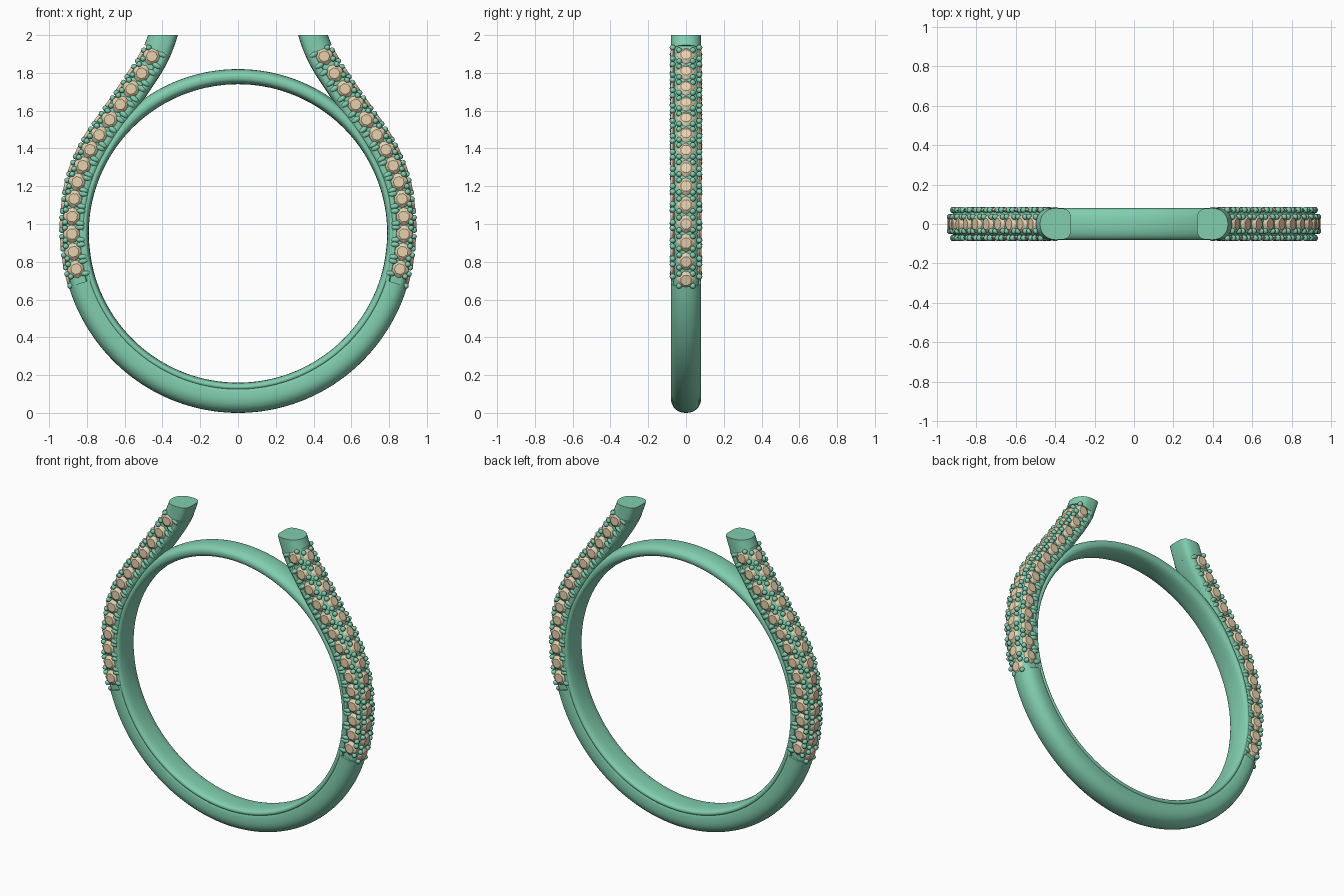
import bpy, bmesh, math
from mathutils import Vector, Matrix

if "Cube" in bpy.data.objects:
    bpy.data.objects.remove(bpy.data.objects["Cube"])

CZ, R_IN, HALF_W = 0.95, 0.79, 0.08


def material(name, rgb):
    m = bpy.data.materials.new(name)
    m.diffuse_color = (*rgb, 1)
    m.use_nodes = True
    m.node_tree.nodes["Principled BSDF"].inputs["Base Color"].default_value = m.diffuse_color
    return m


METAL = material("green_metal", (0.22, 0.62, 0.43))
STONE = material("pale_stone", (0.80, 0.64, 0.42))


def finish(name, bm, mat, axes=(False, False), angle=40):
    bmesh.ops.recalc_face_normals(bm, faces=bm.faces[:])
    me = bpy.data.meshes.new(name)
    bm.to_mesh(me)
    bm.free()
    me.materials.append(mat)
    ob = bpy.data.objects.new(name, me)
    bpy.context.collection.objects.link(ob)
    bpy.ops.object.select_all(action='DESELECT')
    ob.select_set(True)
    bpy.context.view_layer.objects.active = ob
    if angle:
        bpy.ops.object.shade_smooth_by_angle(angle=math.radians(angle))
    if any(axes):
        mod = ob.modifiers.new("mirror", 'MIRROR')
        mod.use_axis = (axes[0], axes[1], False)
        mod.use_mirror_merge = False
    return ob


# Cross-sections are (depth inward from the outer edge, y)
def rounded(depth, n_out, n_in, count=32):
    pts = []
    for i in range(count):
        a = 2 * math.pi * i / count
        c, s = math.cos(a), math.sin(a)
        e = 2 / (n_out if c > 0 else n_in)
        x = math.copysign(abs(c) ** e, c)
        pts.append((depth / 2 * (1 - x), HALF_W * math.copysign(abs(s) ** e, s)))
    return pts


def sweep(frames, sections, closed=False):
    bm = bmesh.new()
    rings = []
    for (p, inward), sec in zip(frames, sections):
        rings.append([bm.verts.new((p.x + inward.x * u, y, p.z + inward.z * u)) for u, y in sec])
    n = len(rings[0])
    for i in range(len(rings) if closed else len(rings) - 1):
        a, b = rings[i], rings[(i + 1) % len(rings)]
        for j in range(n):
            k = (j + 1) % n
            bm.faces.new((a[j], a[k], b[k], b[j]))
    if not closed:
        bm.faces.new(rings[0])
        bm.faces.new(rings[-1])
    return bm


def circle_frame(deg, r):
    d = Vector((math.cos(math.radians(deg)), 0, math.sin(math.radians(deg))))
    return Vector((0, 0, CZ)) + d * r, -d


# Lower shank: thick half, slightly heavier at the bottom
frames, secs = [], []
for i in range(73):
    deg = 197.5 + 145 * i / 72
    r = 0.938 + 0.012 * max(0, -math.sin(math.radians(deg))) ** 2
    frames.append(circle_frame(deg, r))
    secs.append(rounded(r - R_IN, 2.2, 3.0))
finish("lower_shank", sweep(frames, secs), METAL)

# Inner band: full circle, thin beside the stones and thicker at the top
frames, secs = [], []
for i in range(144):
    deg = 2.5 * i
    k = min(1, max(0, (math.sin(math.radians(deg)) - 0.5) / 0.3))
    r = 0.838 + 0.032 * k * k * (3 - 2 * k)
    frames.append(circle_frame(deg, r))
    secs.append(rounded(r - R_IN, 2.3, 2.6))
finish("inner_band", sweep(frames, secs, True), METAL)

# Outer edge path of one arm (x, z), smoothed and measured by length
KEYS = [(.87, .59), (.897, .667), (.927, .80), (.942, .97), (.932, 1.12), (.905, 1.26),
        (.845, 1.41), (.785, 1.51), (.715, 1.61), (.645, 1.71), (.577, 1.81),
        (.52, 1.90), (.483, 1.98), (.455, 2.07), (.44, 2.15)]
K = [Vector((x, 0, z)) for x, z in KEYS]
path = []
for i in range(1, len(K) - 2):
    a, b, c, d = K[i - 1:i + 3]
    for j in range(20):
        t = j / 20
        path.append(0.5 * (2 * b + (c - a) * t + (2 * a - 5 * b + 4 * c - d) * t * t
                           + (3 * b - a - 3 * c + d) * t ** 3))
path.append(K[-2])
length = [0.0]
for a, b in zip(path, path[1:]):
    length.append(length[-1] + (b - a).length)


def at(s):
    i = next((i for i in range(1, len(path) - 1) if length[i] >= s), len(path) - 1)
    f = (s - length[i - 1]) / (length[i] - length[i - 1])
    lo, hi = max(0, i - 6), min(len(path) - 1, i + 5)
    t = (path[hi] - path[lo]).normalized()
    return path[i - 1].lerp(path[i], f), Vector((-t.z, 0, t.x)), t


def s_at_z(z):
    return next(length[i] for i in range(len(path)) if path[i].z >= z)


def arm_frames(s0, s1, n):
    return [at(s0 + (s1 - s0) * i / (n - 1))[:2] for i in range(n)]


# Arm channel: recessed where the stones sit, full-width rail inside
half = [(.014, .040), (.030, .060), (.045, .066), (.098, .066), (.103, .077), (.115, .0795),
        (.128, .077), (.141, .066), (.148, .045)]
channel = half + [(.150, 0)] + [(u, -y) for u, y in reversed(half)]
s_tip = s_at_z(1.945)
fr = arm_frames(0, s_tip + .01, 60)
finish("arm_channel", sweep(fr, [channel] * 60), METAL, (True, False))

# Plain arm tips cut level at z = 2
fr = arm_frames(s_tip, length[-1], 12)
bm = sweep(fr, [rounded(.15, 2.1, 3.6)] * 12)
cut = bmesh.ops.bisect_plane(bm, geom=bm.verts[:] + bm.edges[:] + bm.faces[:],
                             plane_co=(0, 0, 2), plane_no=(0, 0, 1), clear_outer=True)
bmesh.ops.holes_fill(bm, edges=[e for e in bm.edges if e.is_boundary], sides=0)
finish("arm_tip", bm, METAL, (True, False))


def frame(origin, x, y, z):
    m = Matrix((x, y, z)).transposed().to_4x4()
    m.translation = origin
    return m


def add_gem(bm, m):
    def ring(r, h, off):
        return [bm.verts.new(m @ Vector((r * math.cos((i + off) * math.pi / 4),
                                         r * math.sin((i + off) * math.pi / 4), h))) for i in range(8)]
    table, girdle = ring(.029, .015, .5), ring(.048, 0, 0)
    tip = bm.verts.new(m @ Vector((0, 0, -.03)))
    bm.faces.new(table)
    for i in range(8):
        j = (i + 1) % 8
        bm.faces.new((girdle[i], girdle[j], table[i]))
        bm.faces.new((table[i], girdle[j], table[j]))
        bm.faces.new((girdle[j], girdle[i], tip))


def add_bead(bm, m, x, y, stretch=1.0):
    mat = m @ Matrix.Translation((x, y, .003)) @ Matrix.Diagonal((.0155, .0155 * stretch, .0155, 1))
    bmesh.ops.create_uvsphere(bm, u_segments=10, v_segments=7, radius=1, matrix=mat)


# Stone rows with four prongs per stone: front/back faces and outer edge
def stone_row(name, z0, z1, count, face):
    gems, beads = bmesh.new(), bmesh.new()
    s0, s1 = s_at_z(z0), s_at_z(z1)
    for i in range(count):
        p, inward, t = at(s0 + (s1 - s0) * i / (count - 1))
        if face:
            m = frame(p + inward * .062 + Vector((0, -.068, 0)), t, inward, Vector((0, -1, 0)))
        else:
            m = frame(p + inward * .013, t, Vector((0, 1, 0)), -inward)
        add_gem(gems, m)
        for x in (-.033, .033):
            add_bead(beads, m, x, -.036)
            add_bead(beads, m, x, .046 if face else .036, 1.7 if face else 1)
    finish(name + "_stones", gems, STONE, (True, face), 0)
    finish(name + "_prongs", beads, METAL, (True, face), 60)


stone_row("side_face", .745, 1.915, 14, True)
stone_row("outer_edge", .70, 1.895, 14, False)
